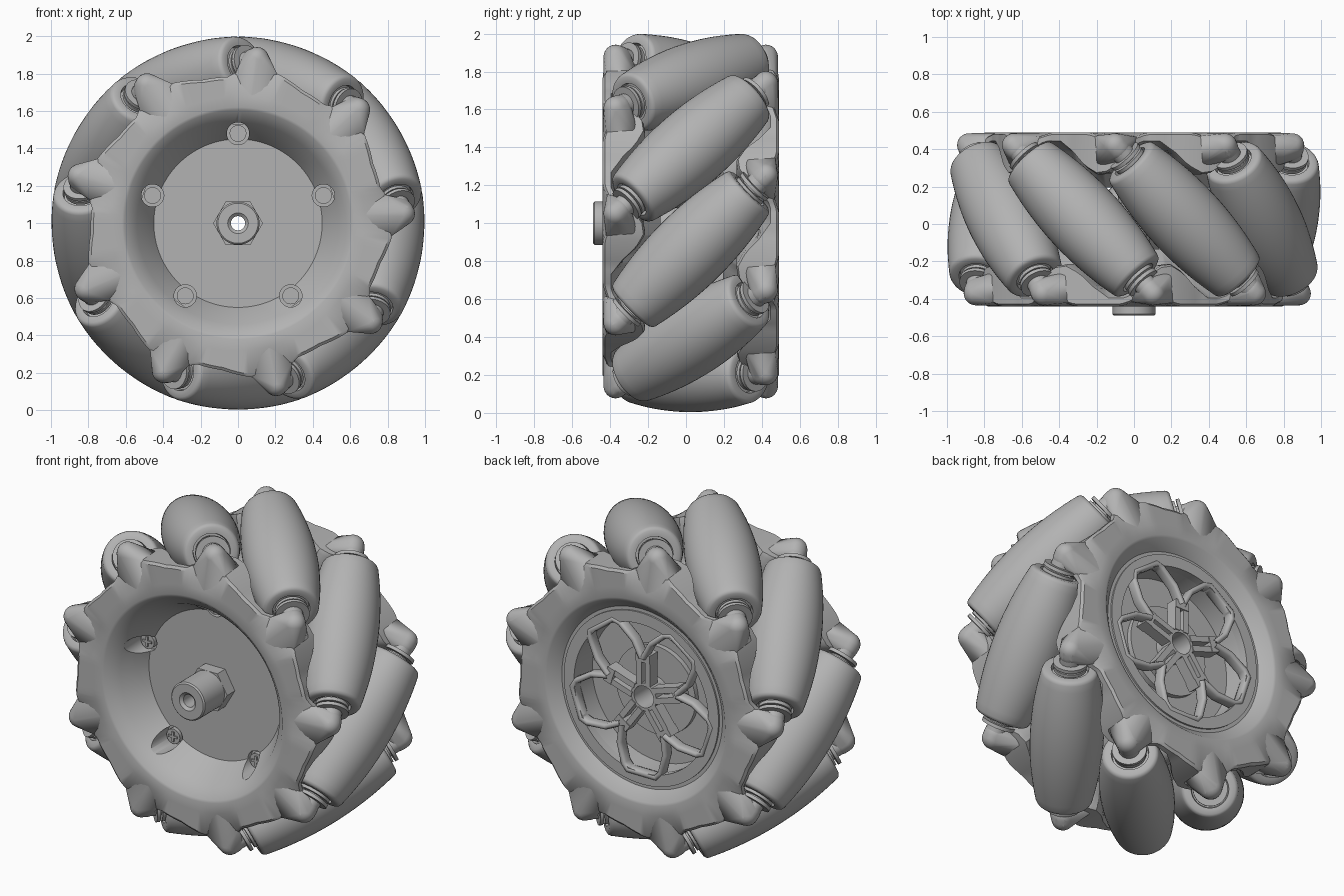
import bpy, bmesh, math
from math import sin, cos, radians, pi
from mathutils import Matrix, Vector

if "Cube" in bpy.data.objects:
    bpy.data.objects.remove(bpy.data.objects["Cube"])

grey = bpy.data.materials.new("mid_grey")
grey.use_nodes = True
GREY = (0.45, 0.45, 0.45, 1)
grey.diffuse_color = GREY
grey.node_tree.nodes["Principled BSDF"].inputs["Base Color"].default_value = GREY

COUNT, TILT_R, STEP = 9, 0.79, 40
# Local z of each frame points outward along the wheel axle
FRONT = Matrix.Translation((0, 0.025, 1)) @ Matrix.Rotation(pi / 2, 4, "X")
BACK = Matrix.Translation((0, 0.025, 1)) @ Matrix.Rotation(pi, 4, "Z") @ Matrix.Rotation(pi / 2, 4, "X")


def shade(ob, angle=35):
    bpy.ops.object.select_all(action="DESELECT")
    ob.select_set(True)
    bpy.context.view_layer.objects.active = ob
    bpy.ops.object.shade_smooth_by_angle(angle=radians(angle))


def finish(name, bm, matrix, angle=35):
    bmesh.ops.recalc_face_normals(bm, faces=bm.faces)
    mesh = bpy.data.meshes.new(name)
    bm.to_mesh(mesh)
    bm.free()
    mesh.materials.append(grey)
    ob = bpy.data.objects.new(name, mesh)
    bpy.context.collection.objects.link(ob)
    ob.matrix_world = matrix
    shade(ob, angle)
    return ob


def wave(table, deg):
    """Read a table of (degrees past an arm, value) that repeats with every arm."""
    u = (deg - 84) % STEP
    for (a, va), (b, vb) in zip(table, table[1:]):
        if a <= u <= b:
            return va + (vb - va) * (u - a) / (b - a)


def lathe(name, profile, matrix, n=48, closed=True):
    """Spin (radius, height) points about z; either value may be a function of the angle."""
    bm = bmesh.new()
    rings = []
    for i in range(n):
        deg = 360 * i / n
        ring = []
        for p in profile:
            r, h = (v(deg) if callable(v) else v for v in p)
            ring.append(bm.verts.new(polar(r, deg, h)))
        rings.append(ring)
    m = len(profile)
    for i in range(n):
        a, b = rings[i], rings[(i + 1) % n]
        for j in range(m if closed else m - 1):
            k = (j + 1) % m
            bm.faces.new((a[j], b[j], b[k], a[k]))
    if not closed:
        for j in (0, m - 1):
            bm.faces.new([r[j] for r in rings])
    return finish(name, bm, matrix)


def rod(name, r, lo, hi, matrix, n=32):
    return lathe(name, [(r, lo), (r, hi)], matrix, n, closed=False)


def box(name, size, matrix):
    bm = bmesh.new()
    bmesh.ops.create_cube(bm, size=1, matrix=Matrix.Diagonal((*size, 1)))
    return finish(name, bm, matrix)


def polar(r, deg, h=0):
    return Vector((r * cos(radians(deg)), r * sin(radians(deg)), h))


# Side plates: scalloped rim whose inner edge dips to clear each roller
EDGE = [(0, .85), (10, .785), (20, .79), (32, .83), (40, .85)]
FACE = [(0, .42), (5, .435), (11, .465), (29, .465), (35, .435), (40, .42)]
INNER = [(0, .30), (4, .36), (9, .41), (16, .41), (22, .35), (27, .28), (32, .24), (37, .25), (40, .30)]


def edge(inset):
    return lambda deg: wave(EDGE, deg) - inset


def face(drop):
    return lambda deg: wave(FACE, deg) - drop


def inner(deg):
    return wave(INNER, deg)


rim = [(.66, lambda d: min(inner(d), .36)), (edge(.025), inner), (edge(0), lambda d: inner(d) + .01),
       (edge(0), face(.012)), (edge(.015), face(0)), (.68, .465), (.62, .465), (.605, .46)]
front_plate = lathe("front_plate", rim + [(.54, .395), (.45, .245), (.04, .245), (.04, .16),
                                          (.47, .16), (.57, .25)], FRONT, 180)
lathe("back_plate", rim + [(.545, .40), (.46, .40), (.45, .24), (.06, .24), (.06, .17),
                           (.48, .17), (.57, .25)], BACK, 180)

# Screw pockets in the front cup
for k in range(5):
    at = FRONT @ Matrix.Translation(polar(.48, 90 + 72 * k))
    cutter = rod("pocket_cutter", .06, .215, .6, at)
    cut = front_plate.modifiers.new("pocket", "BOOLEAN")
    cut.operation, cut.solver, cut.object = "DIFFERENCE", "EXACT", cutter
    bpy.context.view_layer.objects.active = front_plate
    bpy.ops.object.modifier_apply(modifier=cut.name)
    bpy.data.objects.remove(cutter)
    rod("spacer_post", .068, -.17, .2, at)
    rod("screw_head", .045, .19, .25, at, 24)
    for turn in (0, pi / 2):
        box("screw_cross", (.06, .014, .008), at @ Matrix.Translation((0, 0, .254)) @ Matrix.Rotation(turn, 4, "Z"))
shade(front_plate)

# Arms that hold the roller shafts, same on both sides
axis = Vector((0, -1, 1)).normalized()
for side, frame in (("front", FRONT), ("back", BACK)):
    for k in range(COUNT):
        th = 110 + STEP * k
        turn = Matrix.Rotation(radians(th), 4, "Z")
        bm = bmesh.new()
        for s in (.535, .56):
            spot = turn @ (Vector((TILT_R, 0, 0)) + axis * s)
            bmesh.ops.create_icosphere(bm, subdivisions=3, radius=.064, matrix=Matrix.Translation(spot))
        tip = th - 26
        for r, d, h in ((.63, 0, .464), (.8, 7, .44), (.82, -9, .445), (.66, 6, .36),
                        (.66, -9, .29), (.76, 7, .38), (.79, -10, .27)):
            bm.verts.new(polar(r, tip + d, h))
        hull = bmesh.ops.convex_hull(bm, input=bm.verts)
        junk = {g for g in hull["geom_interior"] + hull["geom_unused"] if isinstance(g, bmesh.types.BMVert)}
        bmesh.ops.delete(bm, geom=list(junk), context="VERTS")
        finish(side + "_arm", bm, frame, 25)

# Barrel rollers with shafts and washers
half = .42
body = []
for i in range(21):
    t = i / 10 - 1
    body.append((.206 - .047 * t * t, half * t))
lip = [(.115, half + .02), (.14, half + .02), (.153, half + .012)]
body = [(r, -s) for r, s in lip] + body + [(r, s) for r, s in reversed(lip)]
body = [(.1, -half + .01), (.105, -half - .02)] + body + [(.105, half + .02), (.1, half - .01)]
for k in range(COUNT):
    place = (FRONT @ Matrix.Rotation(radians(110 + STEP * k), 4, "Z") @ Matrix.Translation((TILT_R, 0, 0))
             @ Matrix.Rotation(pi / 4, 4, "X"))
    lathe("roller", body, place, 48, closed=False)
    rod("roller_shaft", .06, -.55, .55, place, 24)
    for end in (-1, 1):
        for s, r in ((.444, .092), (.475, .097)):
            rod("washer", r, end * s - .01, end * s + .01, place)

# Axle hub with hex base
lathe("front_hub", [(.038, .2), (.115, .2), (.115, .507), (.107, .515), (.055, .515), (.038, .5)], FRONT)
lathe("hex_collar", [(.05, .23), (.133, .23), (.133, .32), (.05, .32)], FRONT, 6)
lathe("back_hub", [(.04, -.2), (.085, -.2), (.085, .385), (.066, .385), (.066, .2), (.04, .2)], BACK)

# Spoked insert on the back
lathe("insert_ring", [(.455, .36), (.525, .36), (.525, .41), (.455, .41)], BACK, 96)
lathe("inner_step", [(.08, .2), (.27, .2), (.27, .27), (.08, .27)], BACK, 64)
side_path = [(.2, .14), (.31, .155), (.43, .125), (.465, .095)]
for k in range(5):
    turn = BACK @ Matrix.Rotation(radians(-90 + 72 * k), 4, "Z")
    curve = bpy.data.curves.new("spoke_loop", "CURVE")
    curve.dimensions = "2D"
    curve.fill_mode = "NONE"
    curve.extrude, curve.bevel_depth, curve.bevel_resolution = .018, .017, 1
    path = side_path + [(x, -y) for x, y in reversed(side_path)]
    line = curve.splines.new("POLY")
    line.points.add(len(path) - 1)
    for p, co in zip(line.points, path):
        p.co = (*co, 0, 1)
    curve.materials.append(grey)
    loop = bpy.data.objects.new("spoke_loop", curve)
    bpy.context.collection.objects.link(loop)
    loop.matrix_world = turn @ Matrix.Translation((0, 0, .38))
    # Slotted trunk joining neighbouring loops to the hub
    trunk = turn @ Matrix.Rotation(radians(36), 4, "Z") @ Matrix.Translation((0, 0, .355))
    for y in (-.03, .03):
        box("trunk_bar", (.17, .035, .07), trunk @ Matrix.Translation((.16, y, 0)))
    box("trunk_end", (.05, .095, .08), trunk @ Matrix.Translation((.24, 0, 0)))
